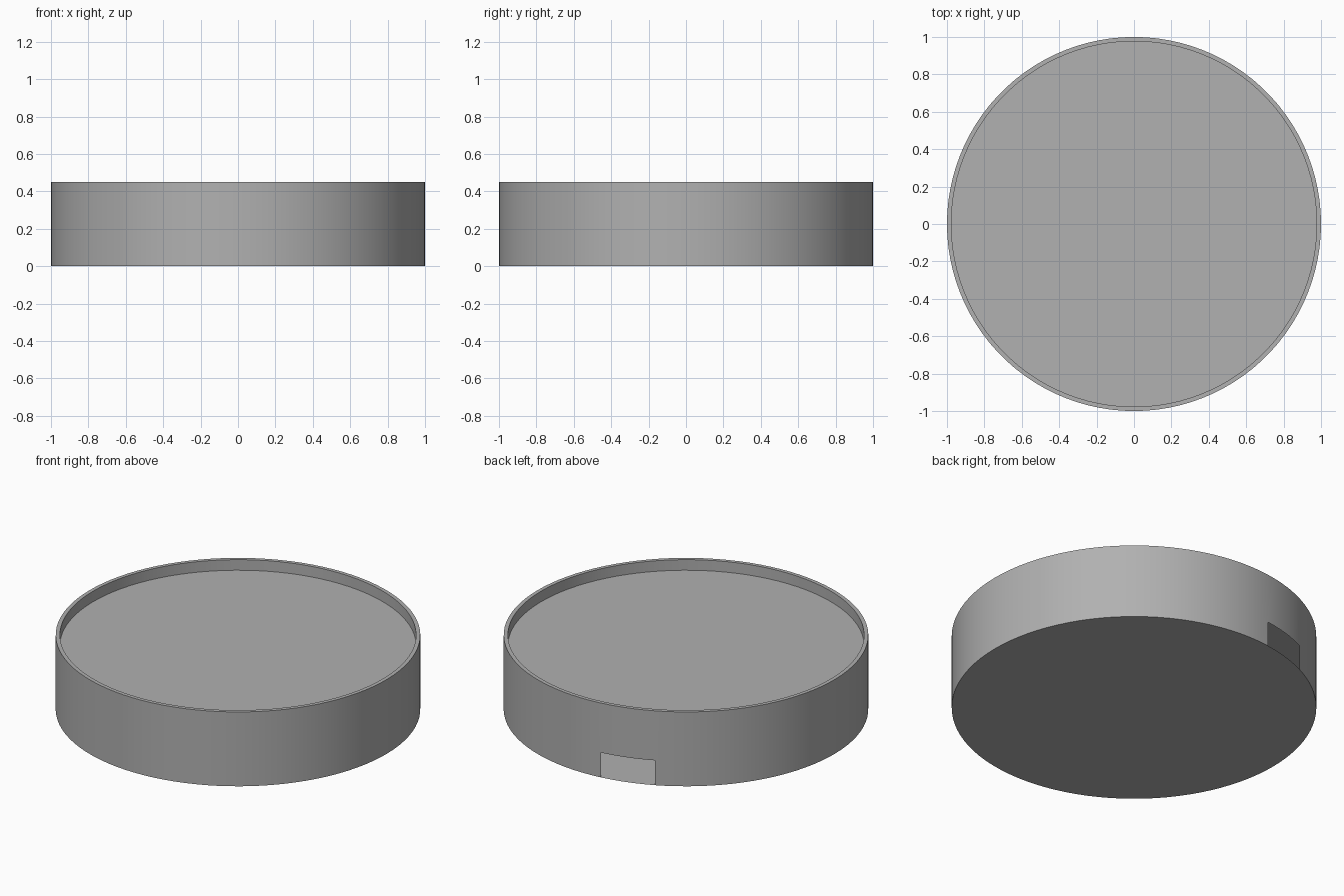
import bpy, bmesh
from math import cos, sin, tau

if "Cube" in bpy.data.objects:
    bpy.data.objects.remove(bpy.data.objects["Cube"])

SEGMENTS = 100
NOTCH = range(27, 32)      # wall segments left open at the back
NOTCH_TOP = 0.15

# Profile of the hollow body: base edge, notch height, rim, lip, recessed lid
PROFILE = [(1.0, 0.0), (1.0, NOTCH_TOP), (1.0, 0.45), (0.977, 0.45), (0.977, 0.386)]

bm = bmesh.new()
rings = [[bm.verts.new((r * cos(tau * i / SEGMENTS), r * sin(tau * i / SEGMENTS), z))
          for i in range(SEGMENTS)] for r, z in PROFILE]

# Outer wall, rim and inner lip, with the notch left out of the lowest band
for band, (low, high) in enumerate(zip(rings, rings[1:])):
    for i in range(SEGMENTS):
        if band == 0 and i in NOTCH:
            continue
        j = (i + 1) % SEGMENTS
        bm.faces.new((low[i], low[j], high[j], high[i]))

# Flat base and recessed top disc
bm.faces.new(rings[0][::-1])
bm.faces.new(rings[-1])

mesh = bpy.data.meshes.new("round_body")
bm.to_mesh(mesh)
bm.free()
body = bpy.data.objects.new("round_body", mesh)
bpy.context.collection.objects.link(body)

# Darker grey finish
grey = bpy.data.materials.new("dark_grey")
grey.diffuse_color = (0.44, 0.44, 0.44, 1.0)
grey.use_nodes = True
grey.node_tree.nodes["Principled BSDF"].inputs["Base Color"].default_value = grey.diffuse_color
mesh.materials.append(grey)

# Smooth sides, sharp rims
bpy.context.view_layer.objects.active = body
body.select_set(True)
bpy.ops.object.shade_smooth_by_angle()
